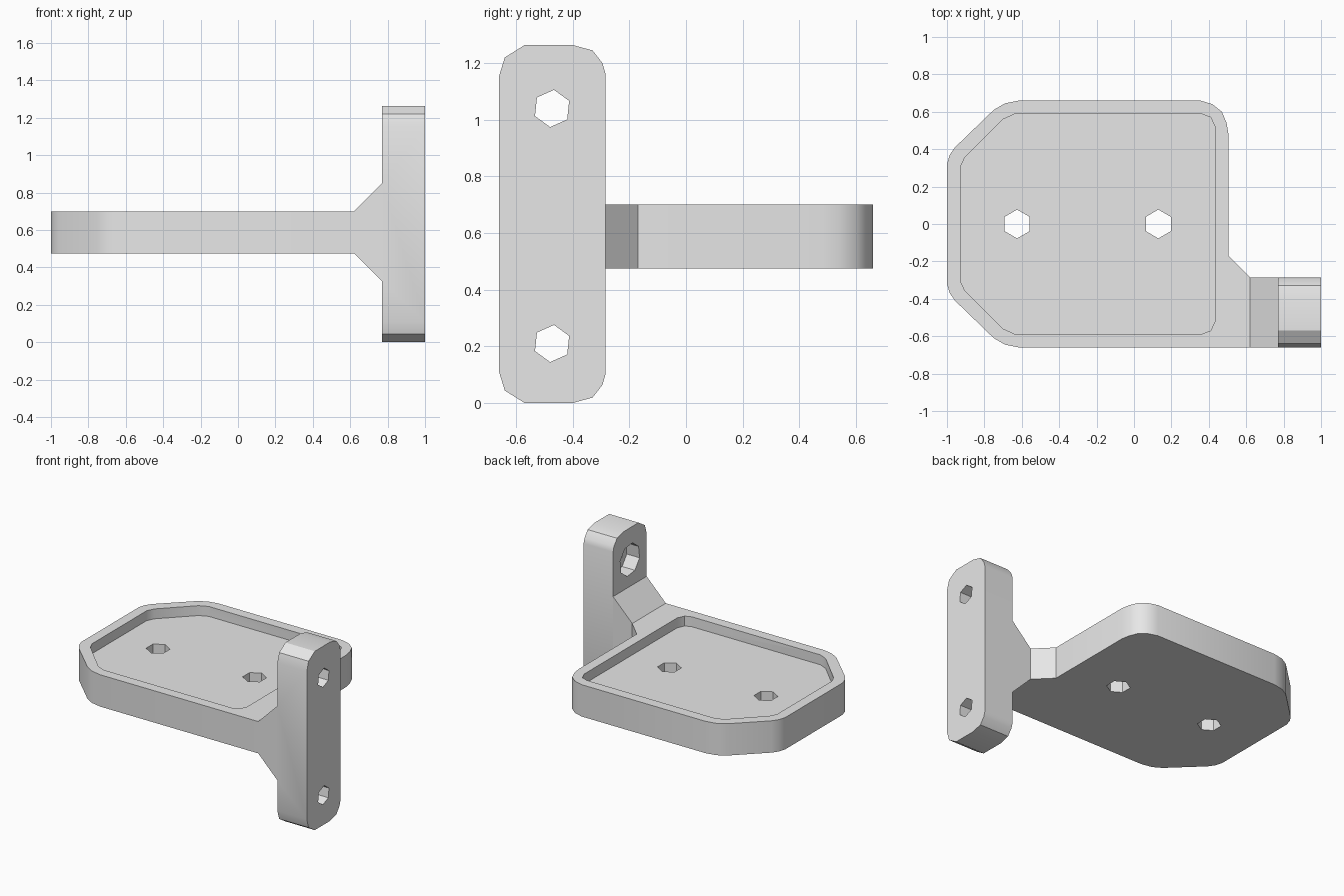
import bpy, bmesh, math
from mathutils import Vector

cube = bpy.data.objects.get("Cube")
if cube:
    bpy.data.objects.remove(cube, do_unlink=True)

grey = bpy.data.materials.new("light grey")
grey.use_nodes = True
grey.diffuse_color = (0.8, 0.8, 0.8, 1)
grey.node_tree.nodes["Principled BSDF"].inputs["Base Color"].default_value = (0.8, 0.8, 0.8, 1)

# Placement of a 2D profile point and its height for each extrusion axis
PLACE = {
    "x": lambda u, v, h: (h, u, v),
    "y": lambda u, v, h: (u, h, v),
    "z": lambda u, v, h: (u, v, h),
}


def prism(name, points, axis, low, high):
    bm = bmesh.new()
    base = bm.faces.new([bm.verts.new(PLACE[axis](u, v, low)) for u, v in points])
    top = bmesh.ops.extrude_face_region(bm, geom=[base])["geom"]
    move = Vector(PLACE[axis](0, 0, high - low))
    bmesh.ops.translate(bm, vec=move, verts=[g for g in top if isinstance(g, bmesh.types.BMVert)])
    bmesh.ops.recalc_face_normals(bm, faces=bm.faces)
    mesh = bpy.data.meshes.new(name)
    bm.to_mesh(mesh)
    bm.free()
    mesh.materials.append(grey)
    obj = bpy.data.objects.new(name, mesh)
    bpy.context.collection.objects.link(obj)
    return obj


def ring(u, v, radius, sides, turn):
    angles = [math.radians(turn) + math.tau * i / sides for i in range(sides)]
    return [(u + radius * math.cos(a), v + radius * math.sin(a)) for a in angles]


def combine(target, other, operation):
    mod = target.modifiers.new(operation, "BOOLEAN")
    mod.operation = operation
    mod.solver = "EXACT"
    mod.object = other
    bpy.context.view_layer.objects.active = target
    bpy.ops.object.modifier_apply(modifier=mod.name)
    bpy.data.objects.remove(other, do_unlink=True)


def flipped(points, middle=0):
    return [(u, 2 * middle - v) for u, v in reversed(points)]


FRONT, INNER = -0.66, -0.285     # depth range of the arm and the mounting plate
BOTTOM, TOP = 0.475, 0.70        # height range of the tray

# Tray with a short arm at the front corner
left_corners = [(-0.615, 0.66), (-0.69, 0.645), (-0.75, 0.61),
                (-0.957, 0.41), (-0.985, 0.37), (-1, 0.32)]
back_right = [(0.505, 0.48), (0.495, 0.54), (0.47, 0.6), (0.42, 0.64), (0.355, 0.66)]
arm = [(0.7, FRONT), (0.7, INNER), (0.62, INNER), (0.505, -0.17)]
bracket = prism("bracket", arm + back_right + left_corners + flipped(left_corners),
                "z", BOTTOM, TOP)

# Flared gusset between the arm and the plate
flare = [(0.62, BOTTOM), (0.77, 0.325), (0.8, 0.325), (0.8, 0.85), (0.77, 0.85), (0.62, TOP)]
combine(bracket, prism("gusset", flare, "y", FRONT, INNER), "UNION")

# Upright mounting plate with rounded ends
plate_end = [(INNER, 1.165), (-0.295, 1.2), (-0.33, 1.245), (-0.40, 1.264),
             (-0.57, 1.264), (-0.64, 1.22), (FRONT, 1.155)]
plate = prism("plate", plate_end + flipped(plate_end, 0.632), "x", 0.77, 1)
combine(bracket, plate, "UNION")

# Shallow pocket in the tray
pocket_half = [(0.433, 0.52), (0.41, 0.57), (0.365, 0.587), (-0.64, 0.587),
               (-0.70, 0.56), (-0.905, 0.355), (-0.928, 0.305)]
pocket = prism("pocket", pocket_half + flipped(pocket_half), "z", 0.63, 0.8)
combine(bracket, pocket, "DIFFERENCE")

# Screw holes through the tray
for x in (-0.625, 0.13):
    combine(bracket, prism("tray_hole", ring(x, 0, 0.077, 6, 90), "z", 0.4, 0.8), "DIFFERENCE")

# Screw holes through the plate, each with a wider recess on the inner side
for z in (0.21, 1.04):
    combine(bracket, prism("plate_hole", ring(-0.473, z, 0.066, 6, 24), "x", 0.7, 1.1), "DIFFERENCE")
    combine(bracket, prism("recess", ring(-0.473, z, 0.112, 8, 15), "x", 0.7, 0.87), "DIFFERENCE")

# Tidy coplanar faces and shade
bm = bmesh.new()
bm.from_mesh(bracket.data)
bmesh.ops.remove_doubles(bm, verts=bm.verts, dist=0.0005)
bmesh.ops.dissolve_limit(bm, angle_limit=math.radians(1), verts=bm.verts, edges=bm.edges)
bm.to_mesh(bracket.data)
bm.free()
bpy.ops.object.select_all(action="DESELECT")
bracket.select_set(True)
bpy.context.view_layer.objects.active = bracket
bpy.ops.object.shade_smooth_by_angle(angle=math.radians(30))
